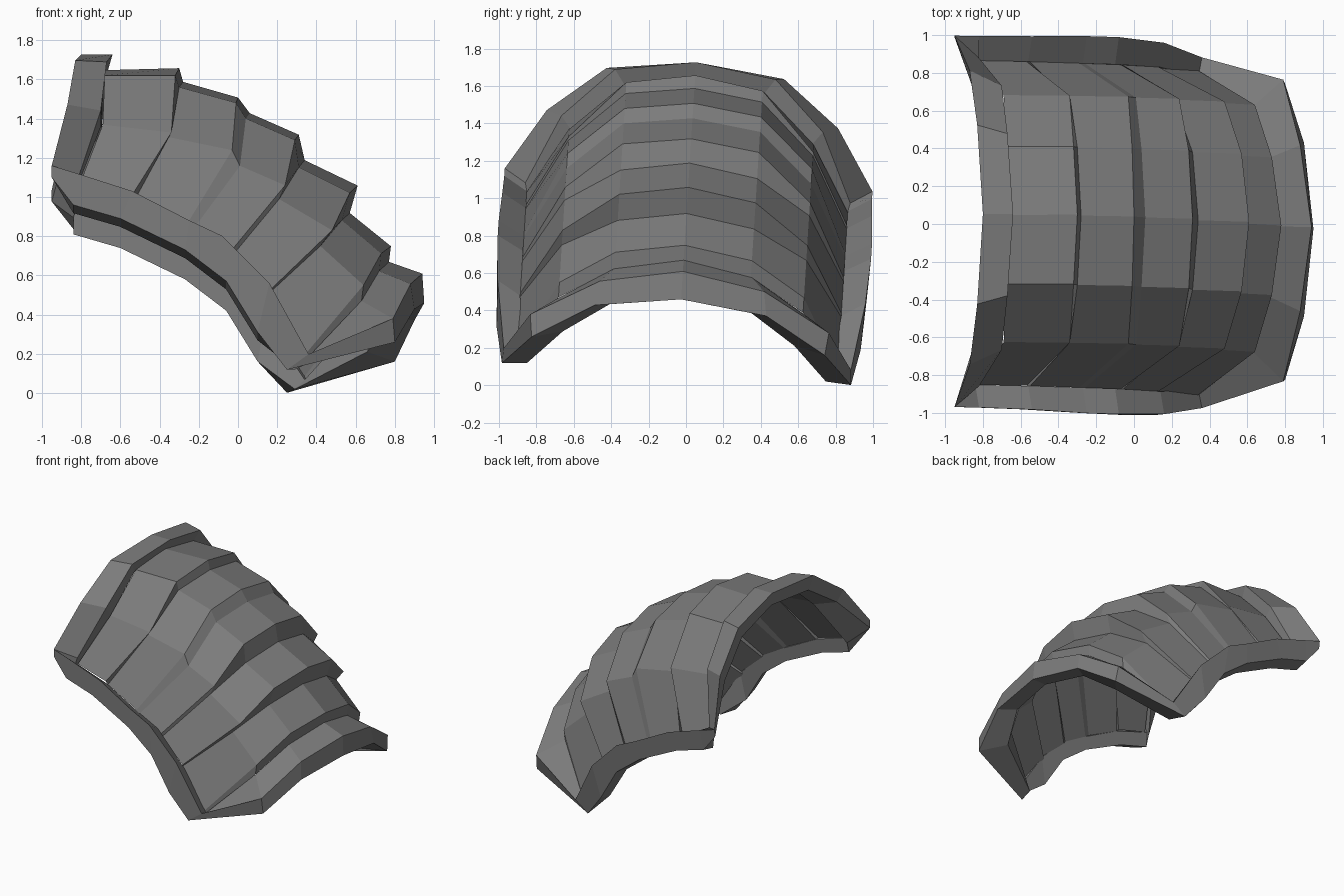
import bpy, bmesh, math
from mathutils import Vector, Matrix

# slight roll of the whole guard
TILT = Matrix.Translation((0, -0.055, 0)) @ Matrix.Rotation(math.radians(-3.6), 4, 'X')

dark = bpy.data.materials.new("dark_metal")
dark.diffuse_color = (0.2, 0.2, 0.2, 1)


def skin(name, rows, ring=False):
    """Bridge consecutive rows of points; ring closes both directions."""
    bm = bmesh.new()
    vs = [[bm.verts.new(TILT @ Vector(p)) for p in r] for r in rows]
    n, m = len(vs), len(vs[0])
    for i in range(n if ring else n - 1):
        for j in range(m if ring else m - 1):
            a, b = vs[i], vs[(i + 1) % n]
            k = (j + 1) % m
            bm.faces.new((a[j], b[j], b[k], a[k]))
    bmesh.ops.recalc_face_normals(bm, faces=bm.faces)
    if not ring and sum(f.normal.z for f in bm.faces) < 0:
        bmesh.ops.reverse_faces(bm, faces=bm.faces)
    me = bpy.data.meshes.new(name)
    bm.to_mesh(me)
    bm.free()
    me.materials.append(dark)
    ob = bpy.data.objects.new(name, me)
    bpy.context.collection.objects.link(ob)
    return ob


def flip(p):
    return (p[0], -p[1], p[2])


# arch rows: (x, z) at crown, upper side, lower side, rim
Y = (0, 0.365, 0.655, 0.86)
arches = [
    ((-.68, 1.65), (-.68, 1.60), (-.69, 1.33), (-.82, .98)),
    ((-.30, 1.66), (-.32, 1.60), (-.34, 1.29), (-.57, .91)),
    ((-.28, 1.59), (-.30, 1.54), (-.37, 1.27), (-.55, .89)),
    ((0.00, 1.51), (-.01, 1.46), (-.03, 1.20), (-.29, .76)),
    ((0.06, 1.43), (0.04, 1.38), (0.01, 1.12), (-.26, .74)),
    ((0.31, 1.32), (0.29, 1.27), (0.24, 1.02), (-.07, .63)),
    ((0.34, 1.19), (0.31, 1.13), (0.21, 0.95), (-.06, .61)),
    ((0.61, 1.06), (0.57, 1.00), (0.48, 0.79), (0.13, .44)),
    ((0.57, 0.92), (0.53, 0.86), (0.42, 0.71), (0.12, .42)),
    ((0.78, 0.75), (0.73, 0.69), (0.64, 0.51), (0.34, .14)),
    ((0.77, 0.67), (0.72, 0.60), (0.63, 0.43), (0.34, .11)),
]


def arch(a):
    half = [(x, y, z) for (x, z), y in zip(a, Y)]
    return [flip(p) for p in half[:0:-1]] + half


# five overlapping plates, each with its stepped end
for i in range(5):
    skin(f"plate_{i + 1}", [arch(a) for a in arches[2 * i:2 * i + 3]])

# border sections: outer top, inner top, inner under, outer under
collar = [
    ((-.80, 0, 1.73), (-.64, 0, 1.73), (-.68, 0, 1.64), (-.79, 0, 1.63)),
    ((-.83, .475, 1.67), (-.67, .43, 1.665), (-.69, .37, 1.58), (-.82, .42, 1.57)),
    ((-.87, .78, 1.425), (-.70, .70, 1.40), (-.70, .64, 1.32), (-.86, .71, 1.35)),
    ((-.95, .985, 1.10), (-.82, .87, 1.03), (-.84, .84, .95), (-.95, .98, 1.04)),
]
# side rims: a lip that stands up outside the plates (lip y, top x z, bottom x z)
side = [
    (.985, -.82, 1.06, -.84, .90),
    (.99, -.54, .97, -.60, .83),
    (1.0, -.25, .82, -.27, .67),
    (1.0, -.08, .74, -.06, .51),
    (.985, .16, .50, .10, .25),
]
rims = [((x, y, z), (x - .02, .86, z - .075), (u, .86, w - .035), (u, y - .01, w))
        for y, x, z, u, w in side]
hem = [
    ((.36, .93, .14), (.34, .83, .12), (.29, .80, .07), (.25, .935, .06)),
    ((.79, .80, .33), (.63, .65, .43), (.66, .62, .25), (.80, .785, .21)),
    ((.88, .44, .53), (.72, .37, .60), (.78, .38, .41), (.90, .46, .40)),
    ((.94, 0, .61), (.77, 0, .67), (.83, 0, .46), (.95, 0, .46)),
]
half = collar + rims + hem
other = [[flip(p) for p in s] for s in half[-2:0:-1]]
skin("border", half + other, ring=True)
